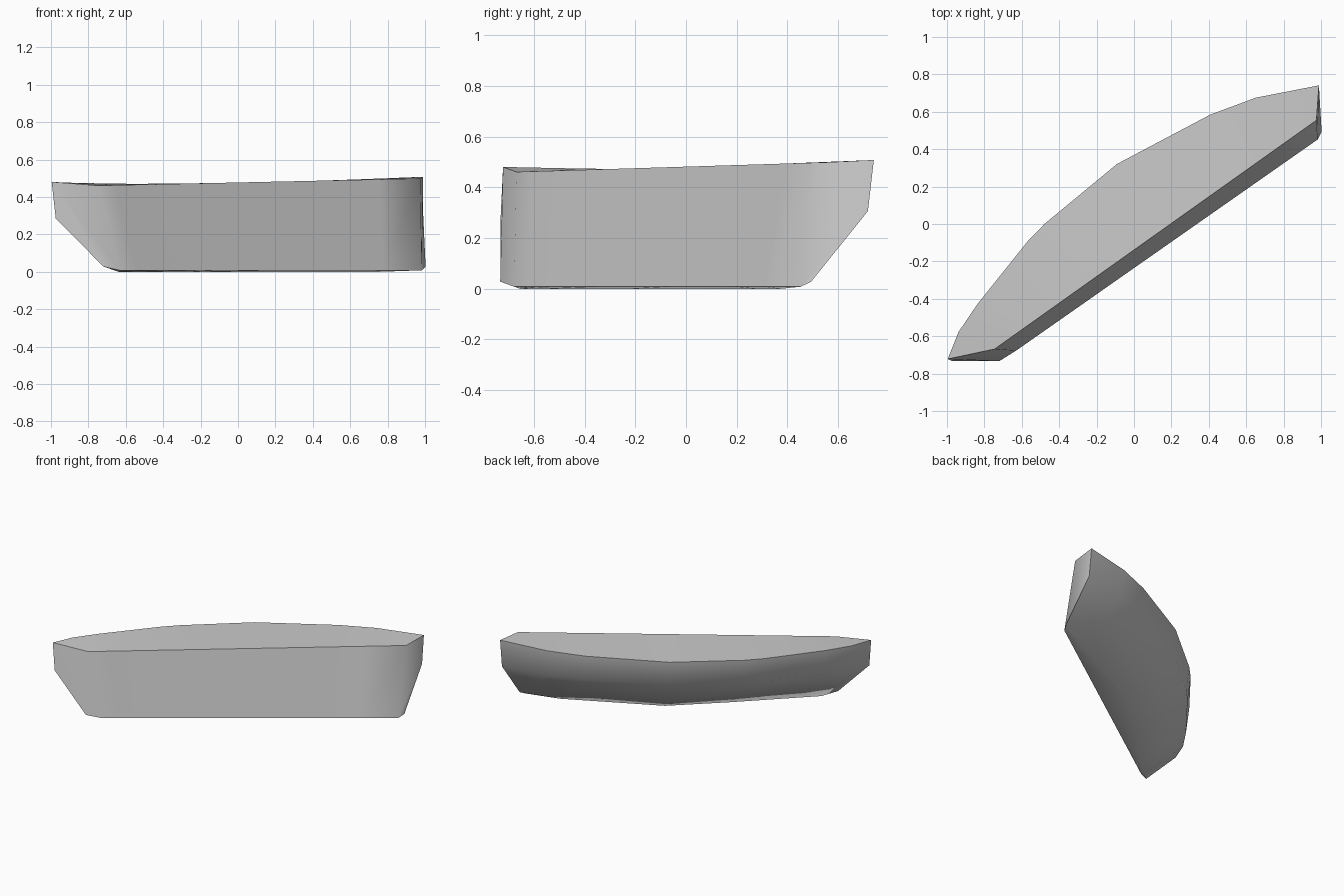
import bpy, bmesh, math
from mathutils import Matrix

cube = bpy.data.objects.get("Cube")
if cube:
    bpy.data.objects.remove(cube, do_unlink=True)


def make_material(name, rgb):
    mat = bpy.data.materials.new(name)
    mat.use_nodes = True
    mat.diffuse_color = (*rgb, 1)
    mat.node_tree.nodes["Principled BSDF"].inputs["Base Color"].default_value = (*rgb, 1)
    return mat


def lerp(a, b, t):
    return a + (b - a) * t


# Curved back rim of the slab: distance along its length, and depth
RIM = [(-1.23, -.02), (-1.1, .065), (-.93, .13), (-.52, .25), (-.39, .275),
       (.11, .315), (.67, .245), (.92, .18), (1.235, .04)]
START, END = RIM[0][0], RIM[-1][0]


def section(u, d):
    """Cross-section loop: front top, back rim, overhang, foot, front bottom."""
    t = (u - START) / (END - START)
    foot = lerp(-1.01, 1.105, t)
    tip = u in (START, END)
    return [
        (lerp(-.995, 1.117, t), lerp(-.12, -.105, t), lerp(.465, .503, t)),
        (u, d, .476 + .011 * u + .0146 * u * u),
        (u * .99, d - .02, lerp(.29, .31, t)),
        (foot, -.01 - .16 * abs(foot - .1), .032 if tip else .004),
        (lerp(-.906, 1.064, t), -.193, .012),
    ]


# Slab lofted through the sections and capped at both ends
bm = bmesh.new()
loops = [[bm.verts.new(p) for p in section(u, d)] for u, d in RIM]
for a, b in zip(loops, loops[1:]):
    for i in range(len(a)):
        j = (i + 1) % len(a)
        bm.faces.new((a[i], a[j], b[j], b[i]))
bm.faces.new(loops[0])
bm.faces.new(loops[-1])

# Turn the slab diagonally and settle it on the ground
bm.transform(Matrix.Rotation(math.radians(35), 4, "Z"))
lowest = min(v.co.z for v in bm.verts)
bmesh.ops.translate(bm, verts=bm.verts, vec=(0, 0, -lowest))
bmesh.ops.recalc_face_normals(bm, faces=bm.faces)

mesh = bpy.data.meshes.new("rock_slab")
bm.to_mesh(mesh)
bm.free()
slab = bpy.data.objects.new("rock_slab", mesh)
bpy.context.collection.objects.link(slab)
mesh.materials.append(make_material("stone_grey", (.6, .6, .6)))

# Soft side bends, crisp top and bottom edges
bpy.ops.object.select_all(action="DESELECT")
slab.select_set(True)
bpy.context.view_layer.objects.active = slab
bpy.ops.object.shade_smooth_by_angle(angle=math.radians(60))
